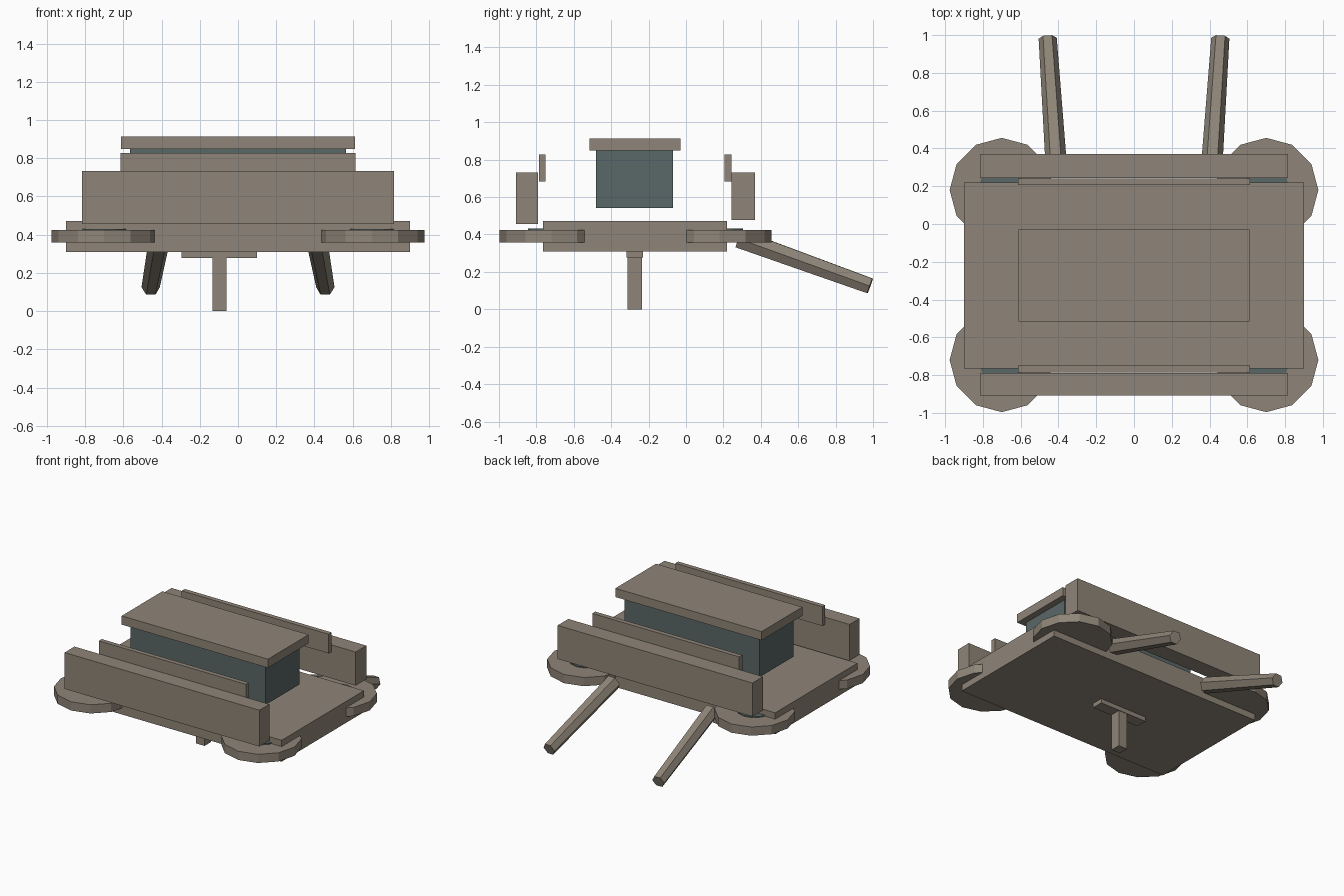
import bpy
from mathutils import Vector

if "Cube" in bpy.data.objects:
    bpy.data.objects.remove(bpy.data.objects["Cube"])


def material(name, rgb):
    m = bpy.data.materials.new(name)
    m.diffuse_color = (*rgb, 1)
    m.use_nodes = True
    m.node_tree.nodes["Principled BSDF"].inputs["Base Color"].default_value = m.diffuse_color
    return m


TAUPE = material("warm_taupe", (0.275, 0.235, 0.188))
SLATE = material("slate_teal", (0.102, 0.135, 0.135))


def box(name, x, y, z, mat=TAUPE):
    """Box from (min, max) ranges on each axis."""
    ranges = (x, y, z)
    bpy.ops.mesh.primitive_cube_add(size=1, location=[(a + b) / 2 for a, b in ranges])
    ob = bpy.context.object
    ob.name = name
    ob.scale = [b - a for a, b in ranges]
    bpy.ops.object.transform_apply(location=False, rotation=False, scale=True)
    ob.data.materials.append(mat)
    return ob


def disc(name, x, y, z, radius, mat=TAUPE):
    bpy.ops.mesh.primitive_cylinder_add(vertices=12, radius=radius, depth=z[1] - z[0],
                                        location=(x, y, (z[0] + z[1]) / 2))
    ob = bpy.context.object
    ob.name = name
    ob.data.materials.append(mat)


def rod(name, start, end, r1, r2):
    """Tapered hexagonal rod with a flat upper side."""
    a, b = Vector(start), Vector(end)
    d = b - a
    bpy.ops.mesh.primitive_cone_add(vertices=6, radius1=r1, radius2=r2, depth=d.length,
                                    location=(a + b) / 2)
    ob = bpy.context.object
    ob.name = name
    # vertices start on local Y, so local Y is kept horizontal
    ob.rotation_euler = d.to_track_quat('Z', 'X').to_euler()
    ob.data.materials.append(TAUPE)


# Main deck
box("deck", (-0.90, 0.90), (-0.764, 0.22), (0.31, 0.472))

# Corner discs with small hubs
for sx, side in ((-1, "left"), (1, "right")):
    for y, end in ((-0.72, "front"), (0.18, "rear")):
        disc(f"{end}_{side}_disc", sx * 0.70, y, (0.358, 0.424), 0.276)
        disc(f"{end}_{side}_hub", sx * 0.70, y, (0.37, 0.431), 0.125, SLATE)

# Long side blocks and the thin rails inside them
box("front_block", (-0.815, 0.815), (-0.908, -0.79), (0.457, 0.732))
box("rear_block", (-0.815, 0.815), (0.243, 0.37), (0.478, 0.732))
box("front_rail", (-0.615, 0.615), (-0.785, -0.75), (0.682, 0.827))
box("rear_rail", (-0.615, 0.615), (0.206, 0.242), (0.682, 0.827))

# Raised cabin and its roof slab
box("cabin", (-0.565, 0.565), (-0.48, -0.07), (0.541, 0.85), SLATE)
box("roof", (-0.612, 0.612), (-0.516, -0.03), (0.848, 0.914))

# Mounting bar and post below the deck
box("mount_bar", (-0.296, 0.10), (-0.317, -0.23), (0.277, 0.312))
box("mount_post", (-0.134, -0.061), (-0.312, -0.234), (0.0, 0.30))

# Two splayed rear struts
for sx, side in ((-1, "left"), (1, "right")):
    rod(f"{side}_rear_strut", (sx * 0.41, 0.283, 0.378), (sx * 0.457, 0.984, 0.125), 0.057, 0.048)
